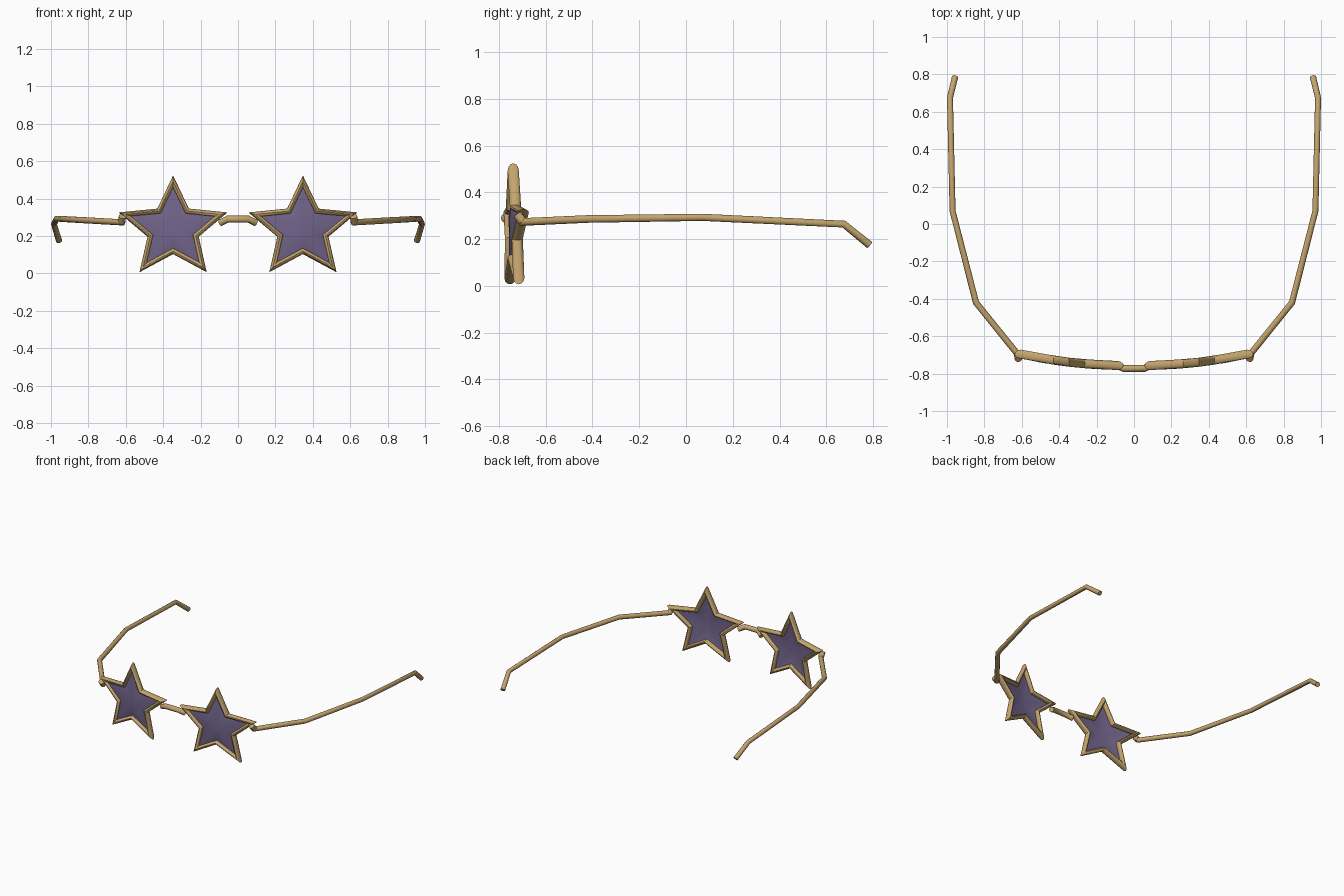
import bpy, bmesh, math
from mathutils import Vector

if "Cube" in bpy.data.objects:
    bpy.data.objects.remove(bpy.data.objects["Cube"])

def material(name, rgb):
    m = bpy.data.materials.new(name)
    m.diffuse_color = (*rgb, 1)
    m.use_nodes = True
    m.node_tree.nodes["Principled BSDF"].inputs["Base Color"].default_value = m.diffuse_color
    return m

GOLD = material("gold", (0.55, 0.37, 0.15))
VIOLET = material("violet", (0.17, 0.13, 0.26))
CX, CZ, RX, RZ, NOTCH = 0.347, 0.238, 0.306, 0.286, 0.47

def wrap(x):
    # gentle face curve of the front
    return -0.757 + 0.15 * x * x

def finish(name, bm, mat, mirror=True, angle=40):
    bmesh.ops.recalc_face_normals(bm, faces=bm.faces)
    me = bpy.data.meshes.new(name)
    bm.to_mesh(me)
    bm.free()
    ob = bpy.data.objects.new(name, me)
    bpy.context.collection.objects.link(ob)
    me.materials.append(mat)
    bpy.ops.object.select_all(action='DESELECT')
    ob.select_set(True)
    bpy.context.view_layer.objects.active = ob
    bpy.ops.object.shade_smooth_by_angle(angle=math.radians(angle))
    if mirror:
        ob.modifiers.new("mirror", 'MIRROR').use_mirror_merge = False
    return ob

def skin(bm, rings, closed):
    n = len(rings[0])
    pairs = list(zip(rings, rings[1:] + rings[:1])) if closed else list(zip(rings, rings[1:]))
    for a, b in pairs:
        for i in range(n):
            j = (i + 1) % n
            bm.faces.new((a[i], a[j], b[j], b[i]))

def tube(name, pts, radii, mirror=True, sides=10):
    # round rod with mitred bends
    pts = [Vector(p) for p in pts]
    bm, rings = bmesh.new(), []
    for k, p in enumerate(pts):
        d0 = (p - pts[k - 1]).normalized() if k else (pts[1] - p).normalized()
        d1 = (pts[k + 1] - p).normalized() if k < len(pts) - 1 else d0
        t = (d0 + d1).normalized()
        u = t.cross(Vector((0, 0, 1))).normalized()
        v = u.cross(t)
        rings.append([bm.verts.new(p + radii[k] * (u * math.cos(a) + v * math.sin(a)))
                      for a in (math.tau * i / sides for i in range(sides))])
    skin(bm, rings, False)
    bm.faces.new(rings[0])
    bm.faces.new(rings[-1])
    return finish(name, bm, GOLD, mirror)

# star outline, counter-clockwise from the top point
outline = []
for i in range(10):
    a, r = math.pi / 2 + i * math.pi / 5, 1 if i % 2 == 0 else NOTCH
    outline.append(Vector((CX + RX * r * math.cos(a), CZ + RZ * r * math.sin(a))))

def inset(i, d):
    p, q, r = outline[i - 1], outline[i], outline[(i + 1) % 10]
    e0, e1 = (q - p).normalized(), (r - q).normalized()
    n0, n1 = Vector((-e0.y, e0.x)), Vector((-e1.y, e1.x))
    return q + (n0 + n1) * d / (1 + n0.dot(n1))

# star rims: oval section swept round the outline
bm, rings = bmesh.new(), []
for i in range(10):
    y0, ring = wrap(outline[i].x), []
    for k in range(12):
        a = math.tau * k / 12
        p = inset(i, 0.014 - 0.014 * math.cos(a))
        ring.append(bm.verts.new((p.x, y0 + 0.024 * math.sin(a), p.y)))
    rings.append(ring)
skin(bm, rings, True)
finish("star_rim", bm, GOLD)

# slightly domed star lenses
bm, rings = bmesh.new(), []
for s in range(6, 0, -1):
    t, ring = s / 6, []
    for i in range(10):
        p = inset(i, 0.014)
        x, z = CX + (p.x - CX) * t, CZ + (p.y - CZ) * t
        rim = wrap(CX) + (wrap(p.x) - wrap(CX)) * t
        ring.append(bm.verts.new((x, rim - 0.016 * (1 - t * t), z)))
    rings.append(ring)
skin(bm, rings, False)
c = bm.verts.new((CX, wrap(CX) - 0.016, CZ))
for i in range(10):
    bm.faces.new((rings[-1][i], rings[-1][(i + 1) % 10], c))
finish("star_lens", bm, VIOLET)

# nose bridge
tube("bridge", [(-0.095, -0.752, 0.27), (-0.055, -0.773, 0.291), (0.055, -0.773, 0.291),
                (0.095, -0.752, 0.27)], [0.018, 0.019, 0.019, 0.018], mirror=False)

# hinge knobs
tube("hinge", [(0.618, -0.722, 0.305), (0.622, -0.698, 0.275)], [0.02, 0.02])

# temple arms with bent ear tips
tube("temple_arm", [(0.615, -0.705, 0.273), (0.845, -0.42, 0.286), (0.97, 0.07, 0.293),
                    (0.984, 0.675, 0.264), (0.957, 0.785, 0.175)],
     [0.017, 0.017, 0.016, 0.016, 0.017])
